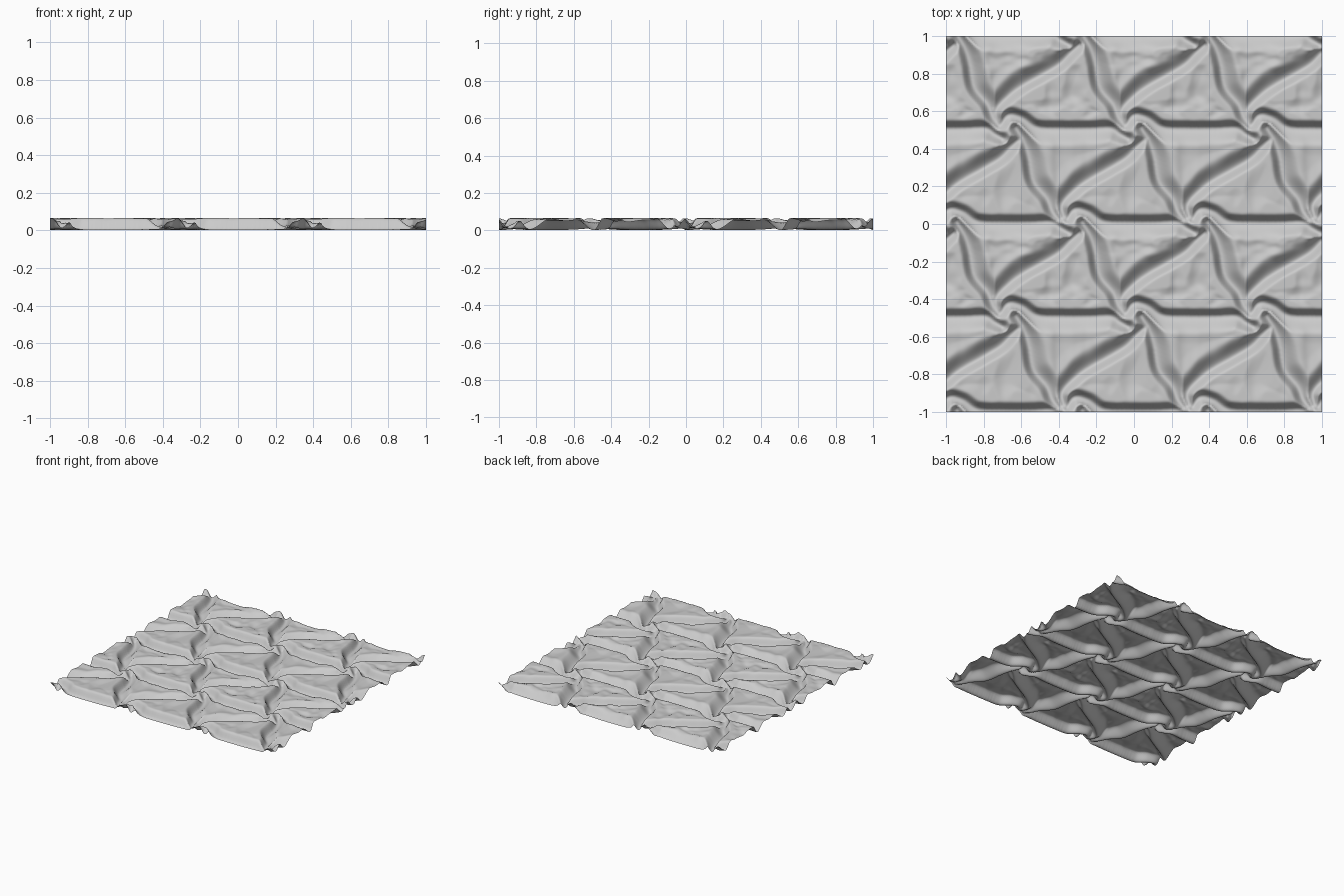
import bpy, math
from mathutils import Vector, kdtree, noise
from mathutils.geometry import interpolate_bezier

if "Cube" in bpy.data.objects:
    bpy.data.objects.remove(bpy.data.objects["Cube"])

# fold lines leaving one gathered knot; they swirl into the neighbouring knots
# second value: side (+1 left, -1 right of travel) on which the wall is steep
FOLDS = [
    ([(-.02, .03), (.02, .08), (.09, .065), (.17, .015), (.3, .008), (.45, .008),
      (.56, .01), (.61, -.02), (.66, -.05)], 1),
    ([(-.04, .04), (-.045, .11), (.03, .19), (.10, .24), (.19, .29), (.29, .35),
      (.35, .41), (.40, .455)], -1),
    ([(.06, .01), (.10, -.06), (.125, -.14), (.15, -.27), (.22, -.36), (.25, -.43),
      (.29, -.48)], -1),
]
STEPS = 12
TOP = .065


def curve(points):
    """Smooth line through the points as (position, tangent, fraction)."""
    p = [Vector((x, y, 0)) for x, y in points]
    p = [2 * p[0] - p[1]] + p + [2 * p[-1] - p[-2]]
    out = []
    for i in range(1, len(p) - 2):
        out += interpolate_bezier(p[i], p[i] + (p[i + 1] - p[i - 1]) / 6,
                                  p[i + 1] - (p[i + 2] - p[i]) / 6, p[i + 1], STEPS)[:-1]
    n = len(out)
    return [(out[i], (out[min(i + 1, n - 1)] - out[max(i - 1, 0)]).normalized(), i / (n - 1))
            for i in range(n)]


# repeat the folds over a staggered lattice of knots
samples = []
curves = [(curve(pts), side) for pts, side in FOLDS]
for row in range(-3, 4):
    for col in range(-3, 4):
        knot = Vector((col * .667 + (-.02 if row % 2 else -.335), row * .5, 0))
        for line, side in curves:
            samples += [(knot + q, t, f, side) for q, t, f in line]
tree = kdtree.KDTree(len(samples))
for i, s in enumerate(samples):
    tree.insert(s[0], i)
tree.balance()


def smooth(t):
    t = min(max(t, 0), 1)
    return t * t * (3 - 2 * t)


def height(x, y):
    p = Vector((x, y, 0))
    co, i, d = tree.find(p)
    q, t, f, side = samples[i]
    left = t.cross(p - q).z * side
    lens = math.sin(math.pi * f)
    width = .045 + (0.005 if left > 0 else .055) * lens
    # valley wall, rounded lip, then a slightly slack, wrinkled cushion
    wall = smooth(d / width)
    slack = .010 * smooth((d - .06) / .09)
    # wrinkles repeat with the lattice
    u = Vector((math.cos(3 * math.pi * x), math.sin(3 * math.pi * x), 0)) * .75
    row = math.sin(2 * math.pi * y)
    n = noise.noise(u * 2 + Vector((0, 0, 2.2 * row + math.cos(4 * math.pi * y))))
    floor = .012 * (1 - lens)
    return min(TOP, floor + (TOP - floor - slack + .016 * n * smooth(d / .1)) * wall)


# gathered cloth sheet
N = 240
verts = [(-1 + 2 * i / N, -1 + 2 * j / N, 0) for j in range(N + 1) for i in range(N + 1)]
verts = [(x, y, height(x, y)) for x, y, _ in verts]
low = min(v[2] for v in verts)
verts = [(x, y, z - low) for x, y, z in verts]
faces = [(a, a + 1, a + N + 2, a + N + 1)
         for j in range(N) for a in range(j * (N + 1), j * (N + 1) + N)]
mesh = bpy.data.meshes.new("gathered_cloth")
mesh.from_pydata(verts, [], faces)
cloth = bpy.data.objects.new("gathered_cloth", mesh)
bpy.context.collection.objects.link(cloth)
for poly in mesh.polygons:
    poly.use_smooth = True

# soften the fold bottoms vertically only
soft = cloth.modifiers.new("soften", 'SMOOTH')
soft.factor, soft.iterations = .5, 2
soft.use_x = soft.use_y = False
